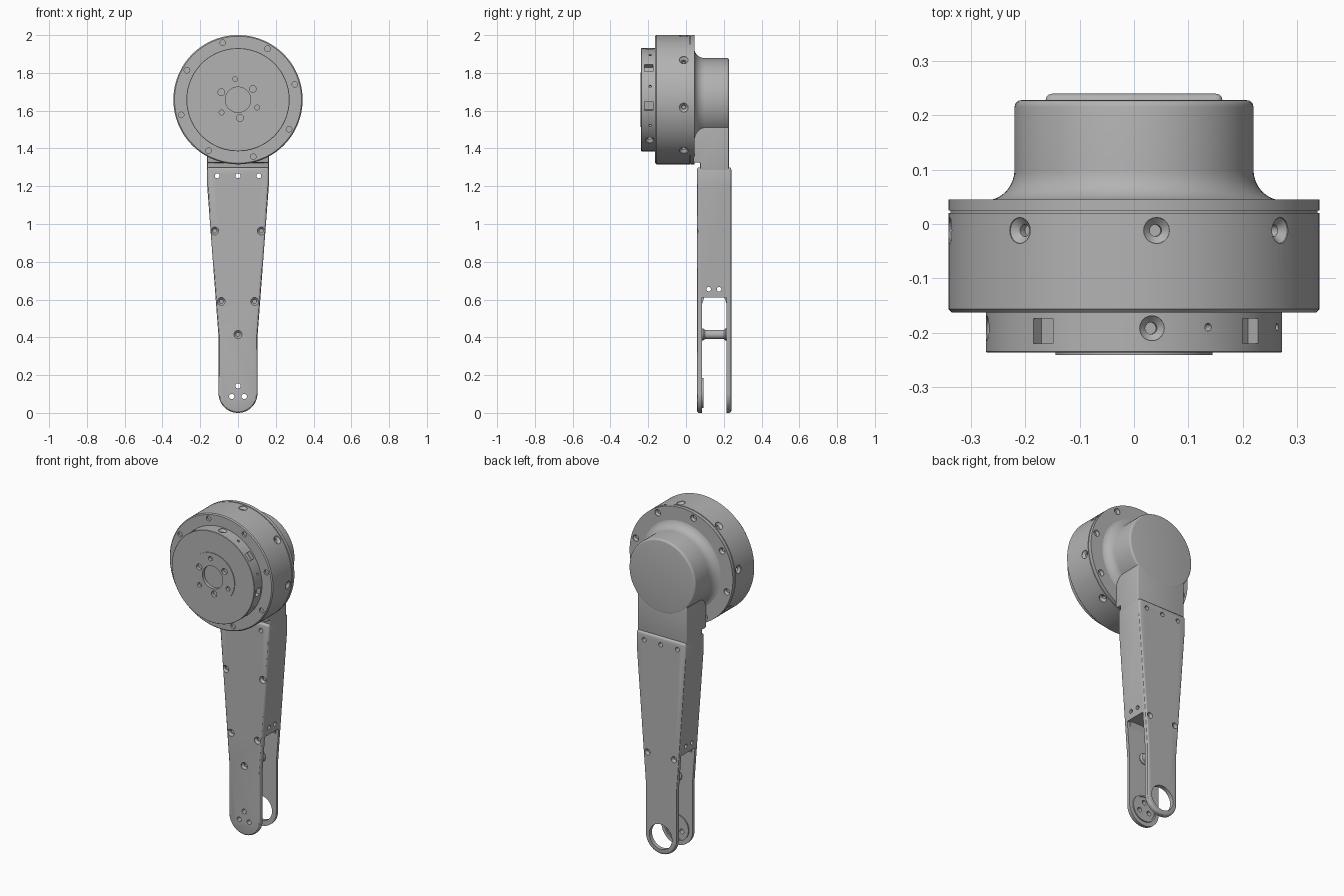
import bpy, bmesh, math
from mathutils import Vector, Matrix

cube = bpy.data.objects.get("Cube")
if cube:
    bpy.data.objects.remove(cube, do_unlink=True)

GREY = (0.45, 0.45, 0.45, 1)
mat = bpy.data.materials.new("machined_grey")
mat.use_nodes = True
mat.diffuse_color = GREY
mat.node_tree.nodes["Principled BSDF"].inputs["Base Color"].default_value = GREY

AXIS_Z = 1.658          # height of the joint axis
BACK, FRONT = Vector((0, 1, 0)), Vector((0, -1, 0))


def lathe(bm, profile, origin, axis, n=24):
    """Closed solid of revolution: profile is (radius, distance along axis)."""
    m = Matrix.Translation(origin) @ Vector(axis).to_track_quat('Z', 'Y').to_matrix().to_4x4()
    rings = []
    for r, h in profile:
        if r == 0:
            rings.append([bm.verts.new(m @ Vector((0, 0, h)))] * n)
        else:
            rings.append([bm.verts.new(m @ Vector((r * math.cos(math.tau * i / n),
                                                   r * math.sin(math.tau * i / n), h)))
                          for i in range(n)])
    for a, b in zip(rings, rings[1:]):
        for i in range(n):
            j = (i + 1) % n
            bm.faces.new(dict.fromkeys((a[i], a[j], b[j], b[i])))


def box(bm, centre, size, turn=Matrix()):
    bmesh.ops.create_cube(bm, size=1, matrix=turn @ Matrix.Translation(centre)
                          @ Matrix.Diagonal((*size, 1)))


def prism(bm, points, shift):
    """Extrude a closed outline of 3D points along a vector."""
    face = bm.faces.new([bm.verts.new(p) for p in points])
    ext = bmesh.ops.extrude_face_region(bm, geom=[face])
    bmesh.ops.translate(bm, vec=shift,
                        verts=[g for g in ext["geom"] if isinstance(g, bmesh.types.BMVert)])


def hole(bm, pos, axis, r, depth, sink=0):
    """Hole cutter, entering at pos against axis, with an optional countersink."""
    top = sink or r
    prof = [(0, 0.02), (top, 0.02), (top, -0.003)]
    if sink:
        prof += [(r, -0.015)]
    lathe(bm, prof + [(r, -depth), (0, -depth)], pos, axis, 20)


def finish(name, bm, cutter=None, bevel=0):
    def to_object(label, b):
        bmesh.ops.recalc_face_normals(b, faces=b.faces)
        mesh = bpy.data.meshes.new(label)
        b.to_mesh(mesh)
        b.free()
        o = bpy.data.objects.new(label, mesh)
        bpy.context.collection.objects.link(o)
        o.data.materials.append(mat)
        return o
    obj = to_object(name, bm)
    bpy.ops.object.select_all(action='DESELECT')
    bpy.context.view_layer.objects.active = obj
    obj.select_set(True)
    if bevel:
        mod = obj.modifiers.new("rounded_edges", 'BEVEL')
        mod.width, mod.segments = bevel, 3
        mod.limit_method, mod.angle_limit = 'ANGLE', math.radians(50)
        bpy.ops.object.modifier_apply(modifier=mod.name)
    if cutter:
        tool = to_object(name + "_cutter", cutter)
        tool.hide_render = True
        mod = obj.modifiers.new("cuts", 'BOOLEAN')
        mod.object, mod.operation, mod.solver = tool, 'DIFFERENCE', 'EXACT'
        mod.use_self = True
        bpy.ops.object.modifier_apply(modifier=mod.name)
        bpy.data.objects.remove(tool, do_unlink=True)
    bpy.ops.object.shade_smooth_by_angle(angle=math.radians(30))
    return obj


def radial(deg):
    """Direction clockwise from up, seen from the front."""
    a = math.radians(deg)
    return Vector((math.sin(a), 0, math.cos(a)))


def on_axis(y):
    return Vector((0, y, AXIS_Z))


# Motor drum with a seam groove and screws around rim, front and back
body, cuts = bmesh.new(), bmesh.new()
lathe(body, [(0, -.163), (.336, -.163), (.342, -.157), (.342, .02), (.338, .02),
             (.338, .025), (.342, .025), (.342, .045), (0, .045)], on_axis(0), BACK, 128)
for k in range(8):
    side, face = radial(7 + 45 * k), radial(30 + 45 * k)
    hole(cuts, on_axis(-.012) + side * .342, side, .011, .03, .024)
    hole(cuts, on_axis(-.163) + face * .312, FRONT, .015, .012)
    hole(cuts, on_axis(.045) + face * .312, BACK, .01, .016, .019)
finish("motor_drum", body, cuts)

# Output disc with raised face, shallow bore, side windows and screws
body, cuts = bmesh.new(), bmesh.new()
lathe(body, [(0, .155), (.273, .155), (.273, .235), (.271, .237), (.145, .237),
             (.145, .241), (.067, .241), (.067, .222), (0, .222)], on_axis(0), FRONT, 128)
for k in range(3):
    hole(cuts, on_axis(-.241) + radial(54 + 120 * k) * .097, FRONT, .018, .02)
    hole(cuts, on_axis(-.241) + radial(112 + 120 * k) * .11, FRONT, .013, .02)
    side = radial(30 + 45 * k)
    hole(cuts, on_axis(-.19) + side * .273, side, .007, .02)
for k in range(8):
    side = radial(7 + 45 * k)
    if k % 3 == 0:
        hole(cuts, on_axis(-.192) + side * .273, side, .011, .03, .023)
    else:
        turn = Matrix.Translation(on_axis(-.197)) @ Matrix.Rotation(math.radians(7 + 45 * k), 4, 'Y')
        box(cuts, (0, 0, .27), (.046, .046, .044), turn)
finish("output_disc", body, cuts)

# Rear hub: concave flare off the drum, rounded back edge
body = bmesh.new()
flare = [(.275 - .055 * math.sin(t * math.pi / 16), .1 - .057 * math.cos(t * math.pi / 16))
         for t in range(9)]
rim = [(.208 + .012 * math.cos(t * math.pi / 8), .216 + .012 * math.sin(t * math.pi / 8))
       for t in range(5)]
lathe(body, [(0, .03), (.275, .03)] + flare + rim + [(0, .228)], on_axis(0), BACK, 96)
finish("rear_hub", body)

# Neck joining the hub to the leg
body = bmesh.new()
side_outline = [(.04, 1.62), (.04, 1.325), (.075, 1.325), (.075, 1.28), (.227, 1.28), (.227, 1.62)]
prism(body, [(-.163, y, z) for y, z in side_outline], Vector((.326, 0, 0)))
finish("neck", body, bevel=.006)

# Tapered leg with a rounded foot, forked at the lower end
half = [(.163, 1.3), (.163, 1.2), (.103, .4)]
foot = [(.103 * math.cos(t * math.pi / 24), .103 - .103 * math.sin(t * math.pi / 24))
        for t in range(25)]
outline = half + foot + [(-x, z) for x, z in reversed(half)]
body, cuts = bmesh.new(), bmesh.new()
prism(body, [(x, .058, z) for x, z in outline], Vector((0, .182, 0)))
box(cuts, (0, .15, .23), (.6, .13, .76))
lathe(cuts, [(0, .2), (.075, .2), (.075, .3), (0, .3)], (0, 0, .105), BACK, 48)
for x in (-.11, 0, .11):
    hole(cuts, (x, .058, 1.255), FRONT, .013, .3)
for x, z in ((0, .143), (-.033, .087), (.033, .087)):
    hole(cuts, (x, .058, z), FRONT, .014, .06)
for s in (-1, 1):
    hole(cuts, (s * .123, .058, .963), FRONT, .011, .022, .021)
    hole(cuts, (s * .088, .058, .59), FRONT, .011, .022, .021)
    hole(cuts, (s * .088, .24, .59), BACK, .011, .02, .018)
hole(cuts, (0, .058, .415), FRONT, .011, .022, .021)
for y in (.12, .175):
    hole(cuts, (.16, y, .655), (1, 0, 0), .012, .4)
finish("leg", body, cuts, bevel=.012)

# Spacer post between the fork plates
body = bmesh.new()
lathe(body, [(0, .08), (.033, .08), (.033, .09), (.025, .1), (.025, .2),
             (.033, .21), (.033, .22), (0, .22)], (0, 0, .415), BACK, 32)
finish("fork_spacer", body)

# Raised bearing ring inside the front fork plate
body, cuts = bmesh.new(), bmesh.new()
lathe(body, [(0, .08), (.08, .08), (.08, .092), (.07, .092), (.07, .087), (0, .087)],
      (0, 0, .105), BACK, 48)
for x, z in ((0, .143), (-.033, .087), (.033, .087)):
    hole(cuts, (x, .07, z), FRONT, .014, .05)
finish("bearing_seat", body, cuts)

# Corner gussets where the fork plates meet the solid leg
for name, y, d in (("front_gusset", .08, 1), ("rear_gusset", .22, -1)):
    body = bmesh.new()
    prism(body, [(-.1, y, .62), (-.1, y + d * .02, .62), (-.1, y, .56)], Vector((.2, 0, 0)))
    finish(name, body)
